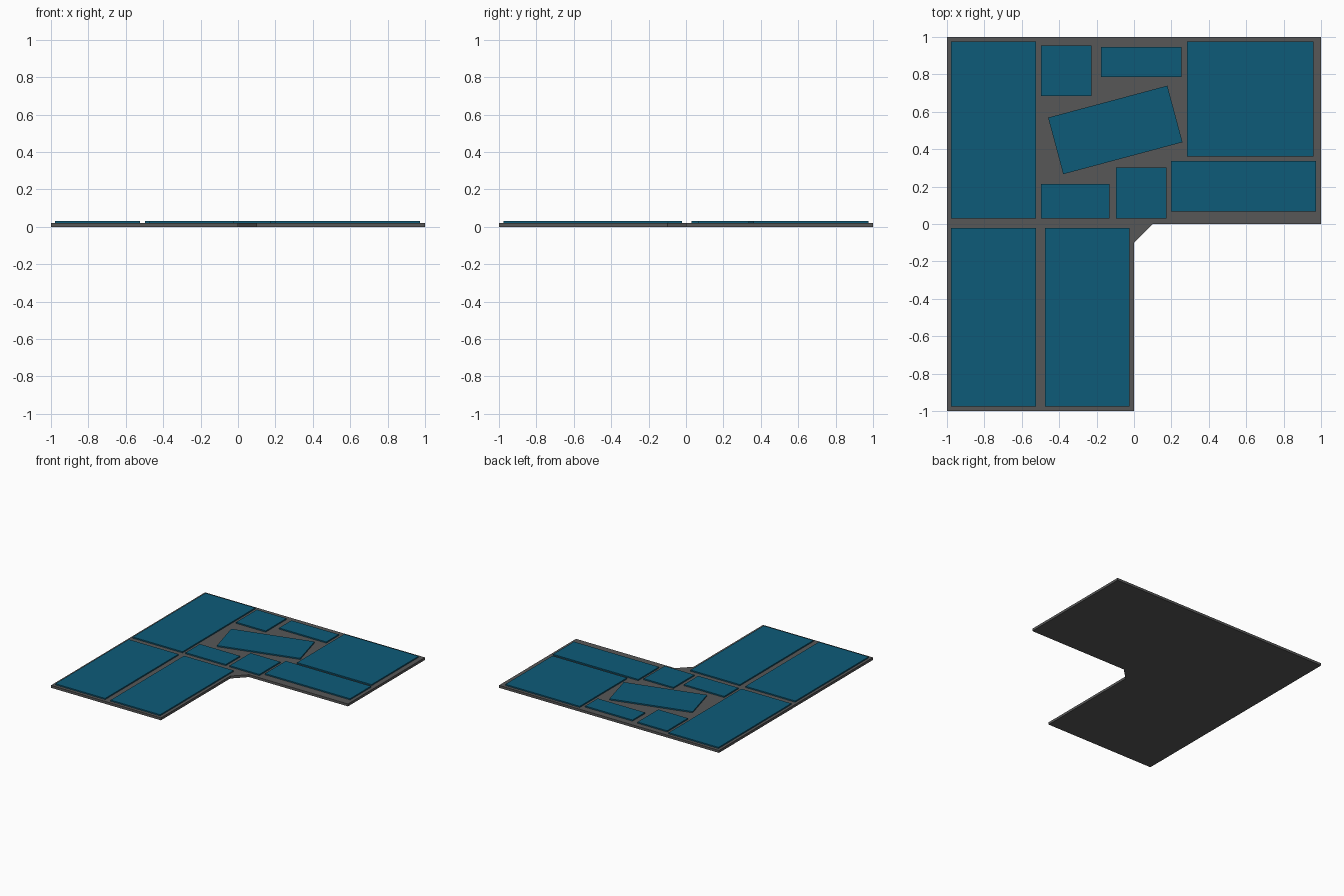
import bpy, bmesh, math

if "Cube" in bpy.data.objects:
    bpy.data.objects.remove(bpy.data.objects["Cube"])

BASE_TOP = 0.02
PANEL_TOP = 0.03


def material(name, rgb):
    m = bpy.data.materials.new(name)
    m.diffuse_color = (*rgb, 1.0)
    m.use_nodes = True
    m.node_tree.nodes["Principled BSDF"].inputs["Base Color"].default_value = m.diffuse_color
    return m


grey = material("dark grey", (0.095, 0.095, 0.095))
blue = material("deep teal blue", (0.004, 0.105, 0.19))


def slab(name, outline, z0, z1, mat):
    """Extrude a flat counter-clockwise outline from z0 to z1."""
    bm = bmesh.new()
    face = bm.faces.new([bm.verts.new((x, y, z0)) for x, y in outline])
    out = bmesh.ops.extrude_face_region(bm, geom=[face], use_keep_orig=True)
    for v in out["geom"]:
        if isinstance(v, bmesh.types.BMVert):
            v.co.z = z1
    bmesh.ops.recalc_face_normals(bm, faces=bm.faces)
    me = bpy.data.meshes.new(name)
    bm.to_mesh(me)
    bm.free()
    me.materials.append(mat)
    ob = bpy.data.objects.new(name, me)
    bpy.context.collection.objects.link(ob)
    return ob


def panel(name, cx, cy, w, d, angle=0.0):
    """Thin rectangular plate lying on the base."""
    c, s = math.cos(angle), math.sin(angle)
    pts = [(cx + c * u * w / 2 - s * v * d / 2, cy + s * u * w / 2 + c * v * d / 2)
           for u, v in ((-1, -1), (1, -1), (1, 1), (-1, 1))]
    return slab(name, pts, BASE_TOP, PANEL_TOP, blue)


# L-shaped base with a small fillet in the inner corner
slab("base_plate", [(-1, -1), (0, -1), (0, -0.1), (0.1, 0), (1, 0), (1, 1), (-1, 1)],
     0.0, BASE_TOP, grey)

# Straight panels: x min, x max, y min, y max
panels = {
    "left_back_panel": (-0.978, -0.525, 0.03, 0.975),
    "left_front_panel": (-0.978, -0.525, -0.975, -0.022),
    "middle_front_panel": (-0.475, -0.025, -0.975, -0.022),
    "small_back_panel": (-0.497, -0.228, 0.685, 0.955),
    "narrow_back_panel": (-0.177, 0.253, 0.785, 0.947),
    "right_back_panel": (0.283, 0.96, 0.362, 0.975),
    "right_front_panel": (0.198, 0.972, 0.067, 0.338),
    "narrow_middle_panel": (-0.497, -0.132, 0.03, 0.215),
    "small_middle_panel": (-0.097, 0.173, 0.03, 0.302),
}
for name, (x0, x1, y0, y1) in panels.items():
    panel(name, (x0 + x1) / 2, (y0 + y1) / 2, x1 - x0, y1 - y0)

# Tilted centre panel
panel("tilted_panel", -0.10, 0.503, 0.66, 0.313, math.radians(15))
